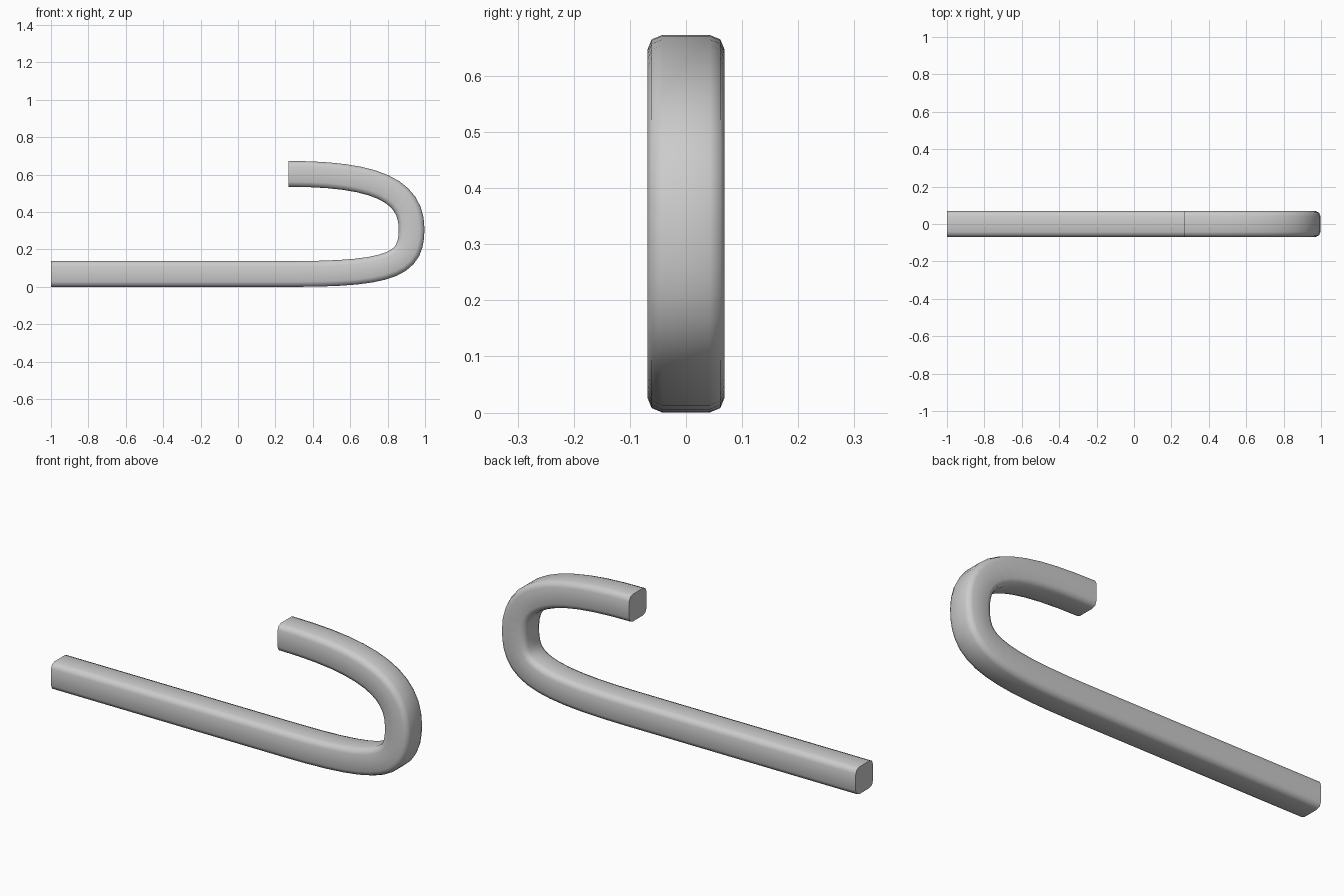
import bpy, bmesh, math
from mathutils import Vector

if "Cube" in bpy.data.objects:
    bpy.data.objects.remove(bpy.data.objects["Cube"])

HALF, CORNER = 0.069, 0.027


def bezier(a, b, c, d, steps):
    pts = []
    for i in range(steps):
        t = i / steps
        u = 1 - t
        pts.append(Vector(a) * u**3 + Vector(b) * 3*u*u*t
                   + Vector(c) * 3*u*t*t + Vector(d) * t**3)
    return pts


# centre line in the x-z plane: straight shaft, tight lower bend, wide upper bend
path = [Vector((-1, HALF))]
path += bezier((0.3, HALF), (0.85, HALF), (0.928, 0.13), (0.928, 0.31), 12)
path += bezier((0.928, 0.31), (0.928, 0.515), (0.74, 0.604), (0.27, 0.604), 12)
path.append(Vector((0.27, 0.604)))

# rounded square cross-section, two segments per corner
section = []
for k in range(4):
    for s in range(3):
        a = math.radians(90 * k + 45 * s)
        mid = math.radians(90 * k + 45)
        r = (HALF - CORNER) * math.sqrt(2)
        section.append((r * math.cos(mid) + CORNER * math.cos(a),
                        r * math.sin(mid) + CORNER * math.sin(a)))

# sweep the section along the path
bm = bmesh.new()
rings = []
for i, p in enumerate(path):
    if i == 0:
        tan = Vector((1, 0))
    elif i == len(path) - 1:
        tan = Vector((-1, 0))
    else:
        tan = ((path[i + 1] - p).normalized() + (p - path[i - 1]).normalized()).normalized()
    n = Vector((-tan.y, tan.x))
    rings.append([bm.verts.new((p.x + n.x * v, u, p.y + n.y * v)) for u, v in section])
count = len(section)
for r0, r1 in zip(rings, rings[1:]):
    for j in range(count):
        k = (j + 1) % count
        bm.faces.new((r0[j], r0[k], r1[k], r1[j]))
# flat end caps
bm.faces.new(rings[0])
bm.faces.new(rings[-1])
bmesh.ops.recalc_face_normals(bm, faces=bm.faces)

mesh = bpy.data.meshes.new("hooked_bar")
bm.to_mesh(mesh)
bm.free()
bar = bpy.data.objects.new("hooked_bar", mesh)
bpy.context.collection.objects.link(bar)
bpy.context.view_layer.objects.active = bar
bar.select_set(True)
bpy.ops.object.shade_smooth_by_angle(angle=math.radians(50))
